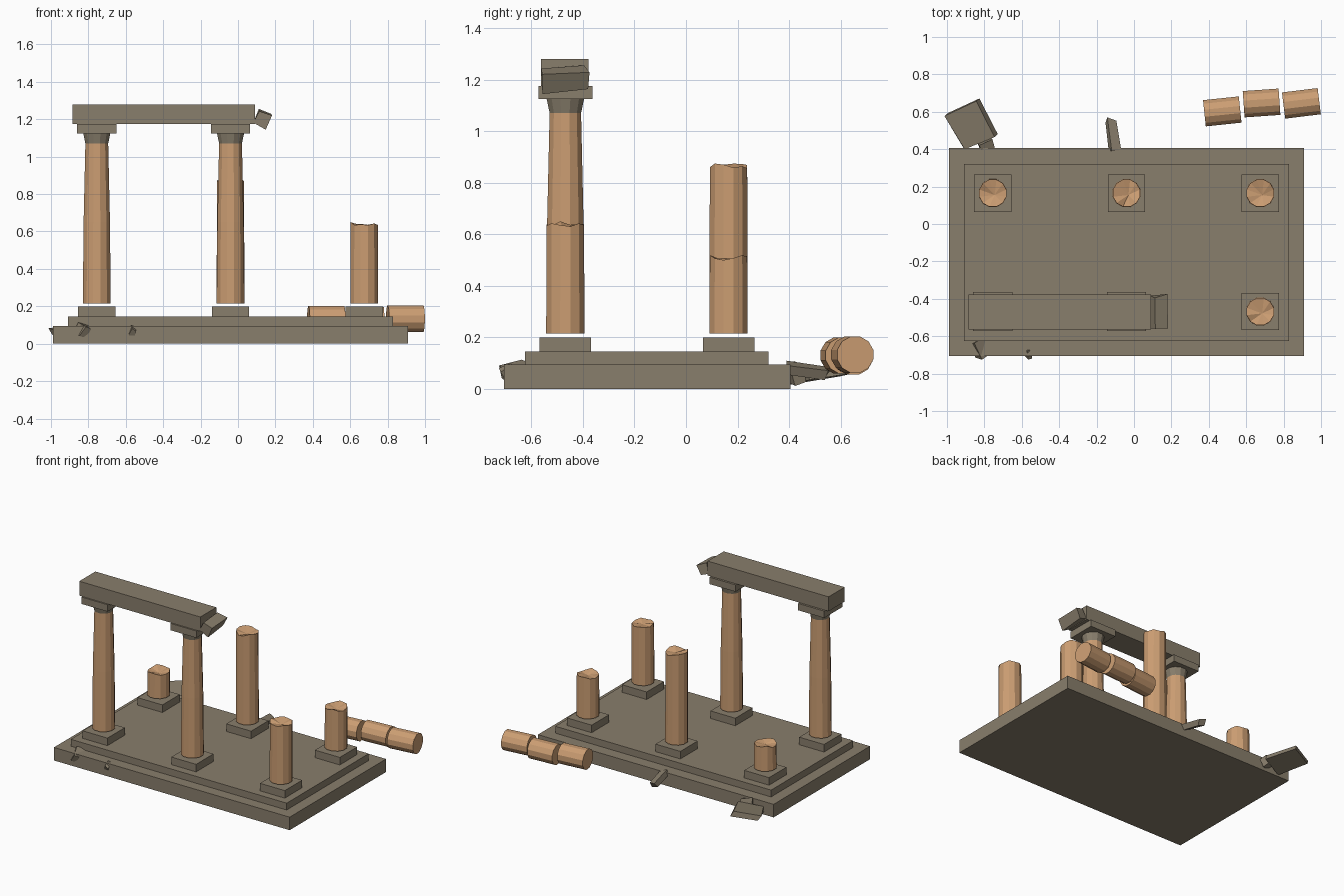
import bpy, bmesh, math, random
from mathutils import Matrix, Vector, Euler

if "Cube" in bpy.data.objects:
    bpy.data.objects.remove(bpy.data.objects["Cube"])

random.seed(4)
SIDES = 12


def material(name, rgb):
    m = bpy.data.materials.new(name)
    m.diffuse_color = (*rgb, 1)
    m.use_nodes = True
    m.node_tree.nodes["Principled BSDF"].inputs["Base Color"].default_value = m.diffuse_color
    return m


STONE = material("weathered_stone", (0.25, 0.21, 0.15))
CLAY = material("warm_stone", (0.60, 0.34, 0.17))


def finish(name, bm, mat):
    bmesh.ops.recalc_face_normals(bm, faces=bm.faces)
    me = bpy.data.meshes.new(name)
    bm.to_mesh(me)
    bm.free()
    me.materials.append(mat)
    ob = bpy.data.objects.new(name, me)
    bpy.context.collection.objects.link(ob)
    return ob


def block(name, lo, hi):
    """Axis-aligned stone block between two corners."""
    lo, hi = Vector(lo), Vector(hi)
    bm = bmesh.new()
    bmesh.ops.create_cube(bm, size=1, matrix=Matrix.Translation((lo + hi) / 2)
                          @ Matrix.Diagonal((*(hi - lo), 1)))
    return finish(name, bm, STONE)


def chunk(name, loc, size, rot, jitter=0.1):
    """Tilted, slightly irregular piece of rubble."""
    bm = bmesh.new()
    bmesh.ops.create_cube(bm, size=1)
    for v in bm.verts:
        v.co += Vector([random.uniform(-jitter, jitter) for _ in range(3)])
    bm.transform(Matrix.LocRotScale(Vector(loc), Euler([math.radians(a) for a in rot]),
                                    Vector(size)))
    return finish(name, bm, STONE)


def shaft(name, rings, broken=0.0):
    """Faceted shaft from (radius, height) rings; broken = jagged top depth."""
    bm = bmesh.new()
    loops = []
    for i, (r, z) in enumerate(rings):
        last = i == len(rings) - 1
        loop = []
        for k in range(SIDES):
            a = math.tau * (k + 0.5) / SIDES
            dz = random.uniform(-broken, 0) if last else 0
            loop.append(bm.verts.new((r * math.cos(a), r * math.sin(a), z + dz)))
        loops.append(loop)
    for a, b in zip(loops, loops[1:]):
        for k in range(SIDES):
            j = (k + 1) % SIDES
            bm.faces.new((a[k], a[j], b[j], b[k]))
    bm.faces.new(loops[0])
    if broken:
        tip = bm.verts.new((0.01, -0.01, rings[-1][1] - broken * 1.3))
        for k in range(SIDES):
            bm.faces.new((loops[-1][k], loops[-1][(k + 1) % SIDES], tip))
    else:
        bm.faces.new(loops[-1])
    return finish(name, bm, CLAY)


# Stepped platform
block("platform_base", (-0.99, -0.705, 0), (0.91, 0.405, 0.095))
block("platform_step", (-0.91, -0.625, 0.095), (0.83, 0.32, 0.145))

# Columns on plinths: None = complete, otherwise the broken height
FRONT, BACK = -0.468, 0.165
columns = [(-0.755, FRONT, None), (-0.04, FRONT, None), (0.675, FRONT, 0.65),
           (-0.755, BACK, 0.40), (-0.04, BACK, 0.875), (0.675, BACK, 0.52)]
for i, (x, y, top) in enumerate(columns):
    block(f"plinth_{i}", (x - 0.1, y - 0.1, 0.145), (x + 0.1, y + 0.1, 0.20))
    if top:
        ob = shaft(f"broken_column_{i}", [(0.077, 0.215), (0.075, top)], 0.02)
    else:
        ob = shaft(f"column_{i}", [(0.077, 0.215), (0.073, 0.65), (0.063, 1.075)])
        # Capital: flared cushion under a square slab
        cap = shaft(f"capital_{i}", [(0.063, 1.07), (0.075, 1.125)])
        cap.data.materials[0] = STONE
        cap.location = (x, y, 0)
        block(f"abacus_{i}", (x - 0.105, y - 0.105, 1.125), (x + 0.105, y + 0.105, 1.175))
    ob.location = (x, y, 0)

# Beam across the two complete columns, with a broken end
block("lintel", (-0.885, -0.563, 1.175), (0.09, -0.378, 1.28))
chunk("lintel_broken_end", (0.132, -0.468, 1.203), (0.07, 0.17, 0.075), (4, 25, 2), 0.06)

# Fallen column drums behind the platform
for i, (x, y, z, yaw) in enumerate([(0.472, 0.602, 0.13, 6), (0.682, 0.647, 0.127, 4),
                                    (0.895, 0.645, 0.133, 7)]):
    drum = shaft(f"fallen_drum_{i}", [(0.073, -0.096), (0.073, 0.096)])
    drum.rotation_euler = (0, math.pi / 2, math.radians(yaw))
    drum.location = (x, y, z)

# Rubble around the platform edges
chunk("rubble_large", (-0.868, 0.522, 0.06), (0.19, 0.21, 0.04), (8, -6, 25), 0.06)
chunk("rubble_small", (-0.79, 0.42, 0.06), (0.08, 0.05, 0.06), (20, 10, 25))
chunk("rubble_back", (-0.112, 0.47, 0.07), (0.05, 0.17, 0.04), (-8, 25, 5))
chunk("rubble_front_left", (-0.82, -0.665, 0.07), (0.07, 0.09, 0.06), (15, 20, 30))
chunk("rubble_front", (-0.565, -0.69, 0.07), (0.03, 0.05, 0.04), (30, 20, 15))
